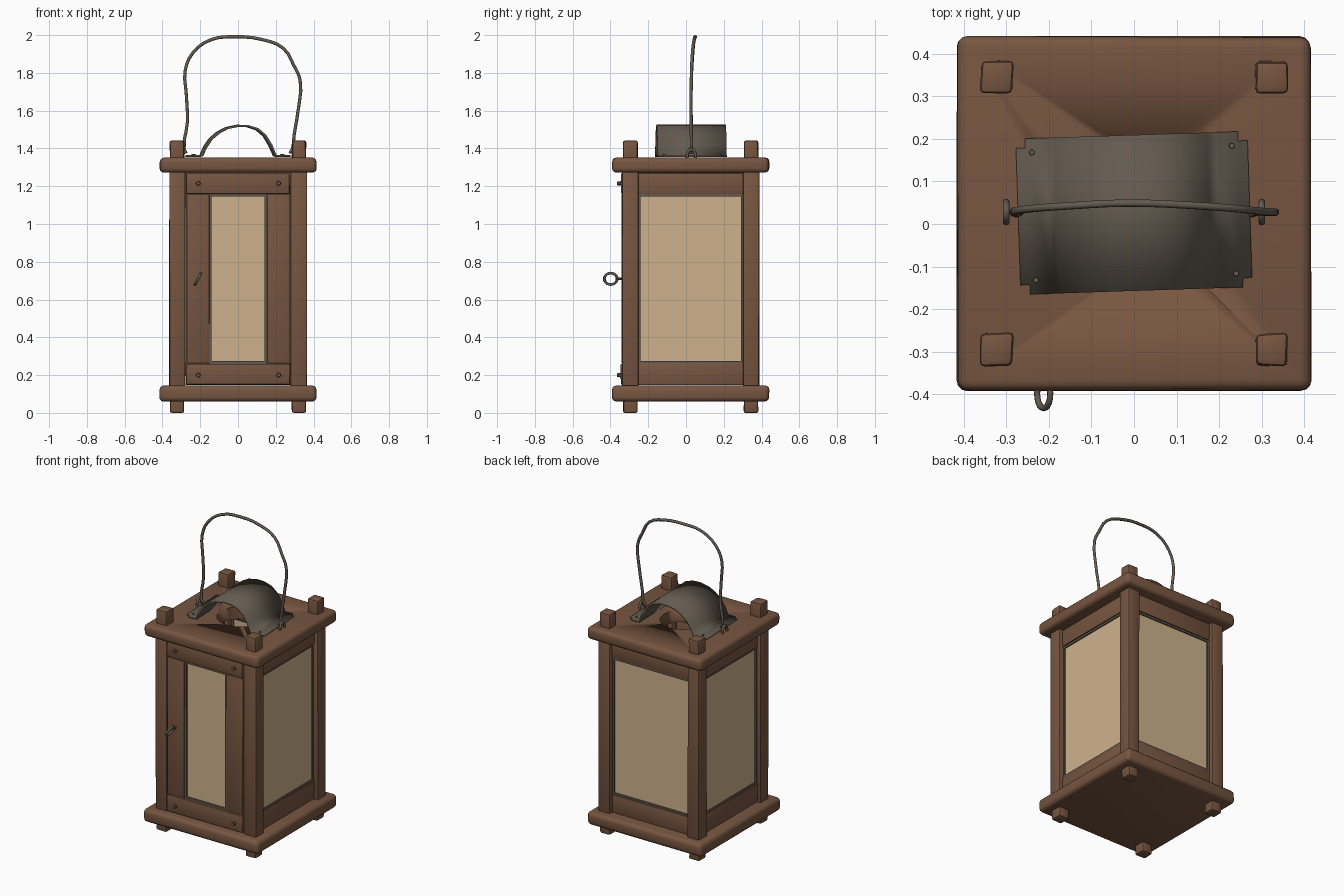
import bpy, bmesh, math, random
from mathutils import Matrix, Vector

if "Cube" in bpy.data.objects:
    bpy.data.objects.remove(bpy.data.objects["Cube"])

random.seed(4)
CY = 0.025  # body centre in y (ring sticks out at the front)


def material(name, rgb):
    m = bpy.data.materials.new(name)
    m.diffuse_color = (*rgb, 1)
    m.use_nodes = True
    m.node_tree.nodes["Principled BSDF"].inputs["Base Color"].default_value = m.diffuse_color
    return m


WOOD = material("brown wood", (0.185, 0.092, 0.052))
METAL = material("dark metal", (0.125, 0.103, 0.078))
PANE = material("parchment pane", (0.62, 0.45, 0.265))


def finish(bm, name, mat):
    bmesh.ops.recalc_face_normals(bm, faces=bm.faces)
    me = bpy.data.meshes.new(name)
    bm.to_mesh(me)
    bm.free()
    me.polygons.foreach_set("use_smooth", [True] * len(me.polygons))
    me.set_sharp_from_angle(angle=math.radians(35))
    me.materials.append(mat)
    ob = bpy.data.objects.new(name, me)
    bpy.context.collection.objects.link(ob)
    return ob


def box(name, lo, hi, mat, bevel=0.0, seg=2, turn=0, jitter=0.0, taper=None):
    """Box given relative to the body axis, turned about that axis."""
    bm = bmesh.new()
    bmesh.ops.create_cube(bm, size=1)
    lo, hi = Vector(lo), Vector(hi)
    c, d = (lo + hi) / 2, hi - lo
    for v in bm.verts:
        v.co = Vector(c[i] + v.co[i] * d[i] for i in range(3))
        v.co.x += random.uniform(-jitter, jitter)
        v.co.y += random.uniform(-jitter, jitter)
    if bevel:
        bmesh.ops.bevel(bm, geom=bm.edges[:], offset=bevel, segments=seg,
                        profile=0.5, affect='EDGES')
    bm.transform(Matrix.Translation((0, CY, 0)) @ Matrix.Rotation(math.radians(turn), 4, 'Z'))
    return finish(bm, name, mat)


def wire(name, pts, r, mat, cyclic=False):
    cu = bpy.data.curves.new(name, 'CURVE')
    cu.dimensions = '3D'
    cu.bevel_depth, cu.bevel_resolution = r, 2
    cu.resolution_u = 3
    cu.use_fill_caps = True
    sp = cu.splines.new('BEZIER')
    sp.bezier_points.add(len(pts) - 1)
    for p, co in zip(sp.bezier_points, pts):
        p.co = co
        p.handle_left_type = p.handle_right_type = 'AUTO'
    sp.use_cyclic_u = cyclic
    cu.materials.append(mat)
    ob = bpy.data.objects.new(name, cu)
    bpy.context.collection.objects.link(ob)
    return ob


def stud(name, pos, r, length, axis, mat):
    bm = bmesh.new()
    bmesh.ops.create_cone(bm, cap_ends=True, segments=10, radius1=r,
                          radius2=r * 0.75, depth=length)
    rot = Matrix.Rotation(math.pi / 2, 4, 'X') if axis == 'Y' else Matrix()
    bm.transform(Matrix.Translation(pos) @ rot)
    return finish(bm, name, mat)


# base and top boards
box("base_board", (-.415, -.415, .06), (.415, .415, .145), WOOD, .024, 3, jitter=.003)
top = box("top_board", (-.415, -.415, 1.272), (.415, .415, 1.352), WOOD, .024, 3, jitter=.003)

# smoke hole through the top board
bm = bmesh.new()
bmesh.ops.create_cone(bm, cap_ends=True, segments=28, radius1=.14, radius2=.14, depth=.3)
bm.transform(Matrix.Translation((0, CY, 1.31)))
cutter = finish(bm, "smoke_hole_cutter", WOOD)
cutter.hide_render = True
cutter.hide_viewport = True
cutter.display_type = 'WIRE'
mod = top.modifiers.new("smoke_hole", 'BOOLEAN')
mod.operation, mod.object, mod.solver = 'DIFFERENCE', cutter, 'EXACT'

# corner posts: shaft plus narrower tenons showing as feet and top pegs
for sx in (-1, 1):
    for sy in (-1, 1):
        x, y = .322 * sx, .32 * sy
        box("post", (x - .042, y - .042, .12), (x + .042, y + .042, 1.3), WOOD, .006, jitter=.002)
        box("post_foot", (x - .037, y - .037, .005 - .005), (x + .037, y + .037, .1), WOOD, .01, jitter=.003)
        box("post_peg", (x - .038, y - .038, 1.3), (x + .038, y + .038, 1.442), WOOD, .011, jitter=.003)


def pane(label, w, z0, z1, y, turn):
    """Pane at depth y with a thin metal edging around it."""
    box(label + "_pane", (-w, y - .005, z0), (w, y + .005, z1), PANE, turn=turn)
    e, a, b = .014, y - .013, y + .013
    for s in (-1, 1):
        xs = sorted((s * w, s * (w - e)))
        box(label + "_edging", (xs[0], a, z0), (xs[1], b, z1), METAL, turn=turn)
    for z in (z0, z1 - e):
        box(label + "_edging", (-w, a, z), (w, b, z + e), METAL, turn=turn)


# right, back and left walls: two rails and a pane each
for label, turn in (("right", 90), ("back", 180), ("left", 270)):
    for part, z0, z1 in (("upper", 1.158, 1.27), ("lower", .147, .265)):
        box(f"{label}_{part}_rail", (-.279, -.342, z0), (.279, -.295, z1), WOOD, .006, turn=turn, jitter=.002)
    box(label + "_head_strip", (-.281, -.335, 1.25), (.281, -.29, 1.285), WOOD, turn=turn)
    pane(label, .281, .262, 1.16, -.322, turn)

# front door: stiles, rails, pane, pegs
for s in (-1, 1):
    a, b = sorted((s * .272, s * .152))
    box("door_stile", (a, -.366, .262), (b, -.31, 1.157), WOOD, .005, jitter=.002)
for part, z0, z1 in (("upper", 1.16, 1.268), ("lower", .15, .26)):
    box(f"door_{part}_rail", (-.274, -.37, z0), (.274, -.31, z1), WOOD, .006, jitter=.002)
pane("door", .153, .26, 1.16, -.345, 0)
for x in (-.21, .215):
    for z in (.2, 1.215):
        stud("door_peg", (x, -.35, z), .013, .028, 'Y', WOOD)

# door ring pull, tilted, with its shank
bpy.ops.mesh.primitive_torus_add(major_radius=.034, minor_radius=.0075, major_segments=20,
                                 minor_segments=8, location=(-.212, -.3985, .71),
                                 rotation=(0, math.radians(117), 0))
ring = bpy.context.object
ring.name = "door_ring"
ring.data.materials.append(METAL)
ring.data.polygons.foreach_set("use_smooth", [True] * len(ring.data.polygons))
stud("door_ring_shank", (-.212, -.35, .71), .008, .035, 'Y', METAL)

# bent sheet hood over the smoke hole
profile = [(-.272, 1.359), (-.195, 1.361), (-.175, 1.405), (-.145, 1.45), (-.105, 1.484),
           (-.06, 1.508), (0, 1.52), (.05, 1.518), (.1, 1.502), (.14, 1.468),
           (.172, 1.415), (.195, 1.361), (.272, 1.359)]
bm = bmesh.new()
rows = [[bm.verts.new((x, y, z)) for x, z in profile] for y in (-.183, .183)]
for i in range(len(profile) - 1):
    bm.faces.new((rows[0][i], rows[0][i + 1], rows[1][i + 1], rows[1][i]))
bmesh.ops.bevel(bm, geom=[r[i] for r in rows for i in (0, -1)], offset=.022,
                segments=2, affect='VERTICES')
tilt = Matrix.Translation((0, .026, 0)) @ Matrix.Rotation(math.radians(1.9), 4, 'Z')
bm.transform(tilt)
hood = finish(bm, "hood", METAL)
sol = hood.modifiers.new("sheet", 'SOLIDIFY')
sol.thickness, sol.offset = .011, 0
for x in (-.235, .235):
    for y in (-.15, .15):
        stud("hood_nail", tilt @ Vector((x, y, 1.364)), .008, .014, 'Z', METAL)

# wire handle and the two staples that hold it
path = [(-.275, .024, 1.375), (-.285, .028, 1.40), (-.268, .028, 1.54), (-.274, .026, 1.69),
        (-.28, .03, 1.81), (-.24, .036, 1.905), (-.145, .043, 1.975), (-.02, .049, 1.991),
        (.13, .044, 1.976), (.24, .036, 1.93), (.295, .03, 1.84), (.329, .028, 1.76),
        (.318, .027, 1.6), (.297, .028, 1.47), (.288, .028, 1.4), (.275, .024, 1.375)]
wire("handle", path, .009, METAL)
for x in (-.3, .3):
    wire("handle_staple", [(x, .006, 1.34), (x, .008, 1.375), (x, .028, 1.395),
                           (x, .048, 1.375), (x, .05, 1.34)], .008, METAL)
